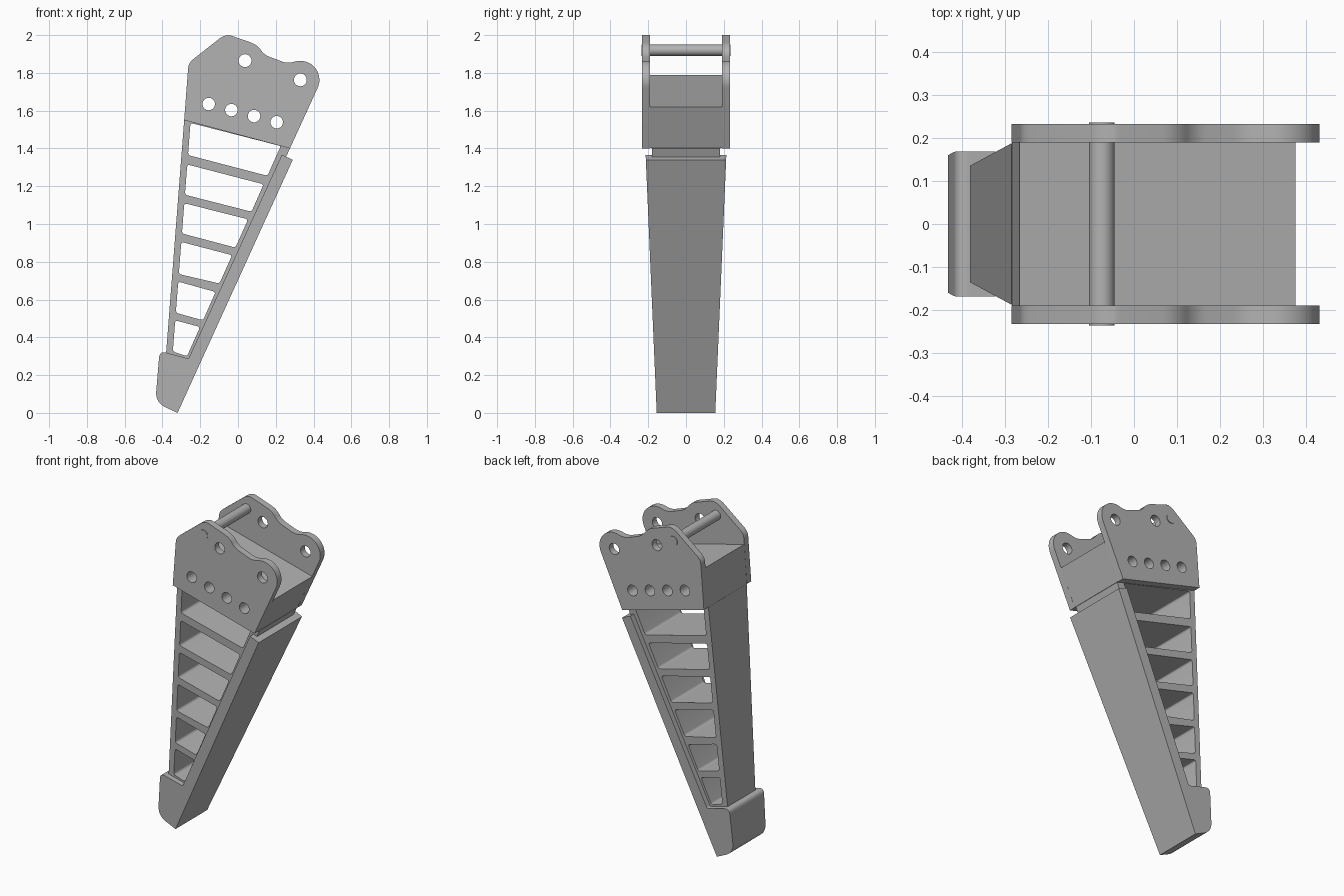
import bpy, bmesh
from math import cos, sin, radians
from mathutils import Vector

if "Cube" in bpy.data.objects:
    bpy.data.objects.remove(bpy.data.objects["Cube"], do_unlink=True)

grey = bpy.data.materials.new("steel grey")
grey.use_nodes = True
grey.diffuse_color = (0.45, 0.45, 0.45, 1)
grey.node_tree.nodes["Principled BSDF"].inputs["Base Color"].default_value = grey.diffuse_color


def arc(cx, cz, r, start, end, steps):
    angles = [radians(start + (end - start) * i / steps) for i in range(steps + 1)]
    return [(cx + r * cos(a), cz + r * sin(a), 0) for a in angles]


def circle(cx, cz, r, steps=32):
    return arc(cx, cz, r, 0, 360, steps)[:-1]


def rounded(points, steps=6):
    """Round each corner (x, z, radius) of a closed profile."""
    out = []
    for i, (x, z, r) in enumerate(points):
        p = Vector((x, z))
        if r == 0:
            out.append(p)
            continue
        before = Vector(points[i - 1][:2])
        after = Vector(points[(i + 1) % len(points)][:2])
        a = p + (before - p).normalized() * r
        b = p + (after - p).normalized() * r
        for k in range(steps + 1):
            t = k / steps
            out.append(a * (1 - t) ** 2 + p * 2 * t * (1 - t) + b * t ** 2)
    return out


def plate(name, outline, holes, width, y=0):
    """Side profile with holes, given a half width that may vary with height."""
    curve = bpy.data.curves.new(name, "CURVE")
    curve.dimensions = "2D"
    curve.fill_mode = "BOTH"
    curve.extrude = 1
    for loop in [outline] + holes:
        pts = rounded(loop)
        spline = curve.splines.new("POLY")
        spline.points.add(len(pts) - 1)
        for sp, p in zip(spline.points, pts):
            sp.co = (p[0], p[1], 0, 1)
        spline.use_cyclic_u = True
    temp = bpy.data.objects.new(name + " helper", curve)
    bpy.context.collection.objects.link(temp)
    bpy.context.view_layer.update()
    mesh = bpy.data.meshes.new_from_object(temp.evaluated_get(bpy.context.evaluated_depsgraph_get()))
    bpy.data.objects.remove(temp, do_unlink=True)
    for v in mesh.vertices:
        x, z, side = v.co
        v.co = (x, y + side * width(z), z)
    bm = bmesh.new()
    bm.from_mesh(mesh)
    bmesh.ops.remove_doubles(bm, verts=bm.verts, dist=0.0001)
    bmesh.ops.recalc_face_normals(bm, faces=bm.faces)
    bm.to_mesh(mesh)
    bm.free()
    mesh.materials.clear()
    mesh.materials.append(grey)
    obj = bpy.data.objects.new(name, mesh)
    bpy.context.collection.objects.link(obj)
    bpy.ops.object.select_all(action="DESELECT")
    obj.select_set(True)
    bpy.context.view_layer.objects.active = obj
    bpy.ops.object.shade_smooth_by_angle(angle=radians(30))
    return obj


# Cheek plates with bolt holes
row = [circle(-0.155 + 0.12 * i, 1.635 - 0.032 * i, 0.033) for i in range(4)]
cheek = [(-0.285, 1.55, 0), (-0.262, 1.853, 0.03), (-0.075, 2.0, 0.03), (-0.045, 2.0, 0.015),
         (0.1, 1.95, 0.035), (0.14, 1.895, 0.03), (0.26, 1.85, 0.03)]
cheek += arc(0.33, 1.763, 0.101, 100, -25, 14) + [(0.275, 1.4, 0)]
eyes = [circle(0.037, 1.865, 0.034), circle(0.33, 1.763, 0.034)]
for name, side in (("front_cheek", -1), ("back_cheek", 1)):
    plate(name, cheek, row + eyes, lambda z: 0.021, side * 0.211)

# Block between the cheeks
plate("head_block", [(-0.284, 1.55, 0), (-0.266, 1.79, 0), (0.376, 1.62, 0), (0.275, 1.402, 0)],
      row, lambda z: 0.19)

# Cross pin
plate("cross_pin", circle(-0.075, 1.92, 0.03), [], lambda z: 0.236)


# Ribbed core: each cell sits between two sloping ribs
def on_left(z):
    return -0.345 + 0.0772 * (z - 0.325)


def on_right(z):
    return -0.27 + 0.446 * (z - 0.3)


cells = []
for lt, rt, lb, rb in ((1.535, 1.415, 1.365, 1.255), (1.315, 1.21, 1.155, 1.065),
                       (1.11, 1.025, 0.95, 0.875), (0.905, 0.835, 0.735, 0.685),
                       (0.695, 0.64, 0.53, 0.49), (0.49, 0.455, 0.325, 0.3)):
    cells.append([(on_left(lt), lt, 0.015), (on_right(rt), rt, 0.015),
                  (on_right(rb), rb, 0.015), (on_left(lb), lb, 0.015)])
plate("ribbed_core", [(-0.285, 1.55, 0), (0.275, 1.4, 0), (-0.285, 0.17, 0), (-0.392, 0.17, 0)],
      cells, lambda z: 0.136 + 0.042 * (z - 0.32))

# Wear plate with the toe cap
plate("wear_plate_and_toe", [(-0.32, 0, 0), (0.29, 1.34, 0), (0.232, 1.366, 0), (-0.262, 0.287, 0.01),
                             (-0.415, 0.328, 0.035), (-0.438, 0.055, 0.06)],
      [], lambda z: 0.155 + 0.043 * z)
